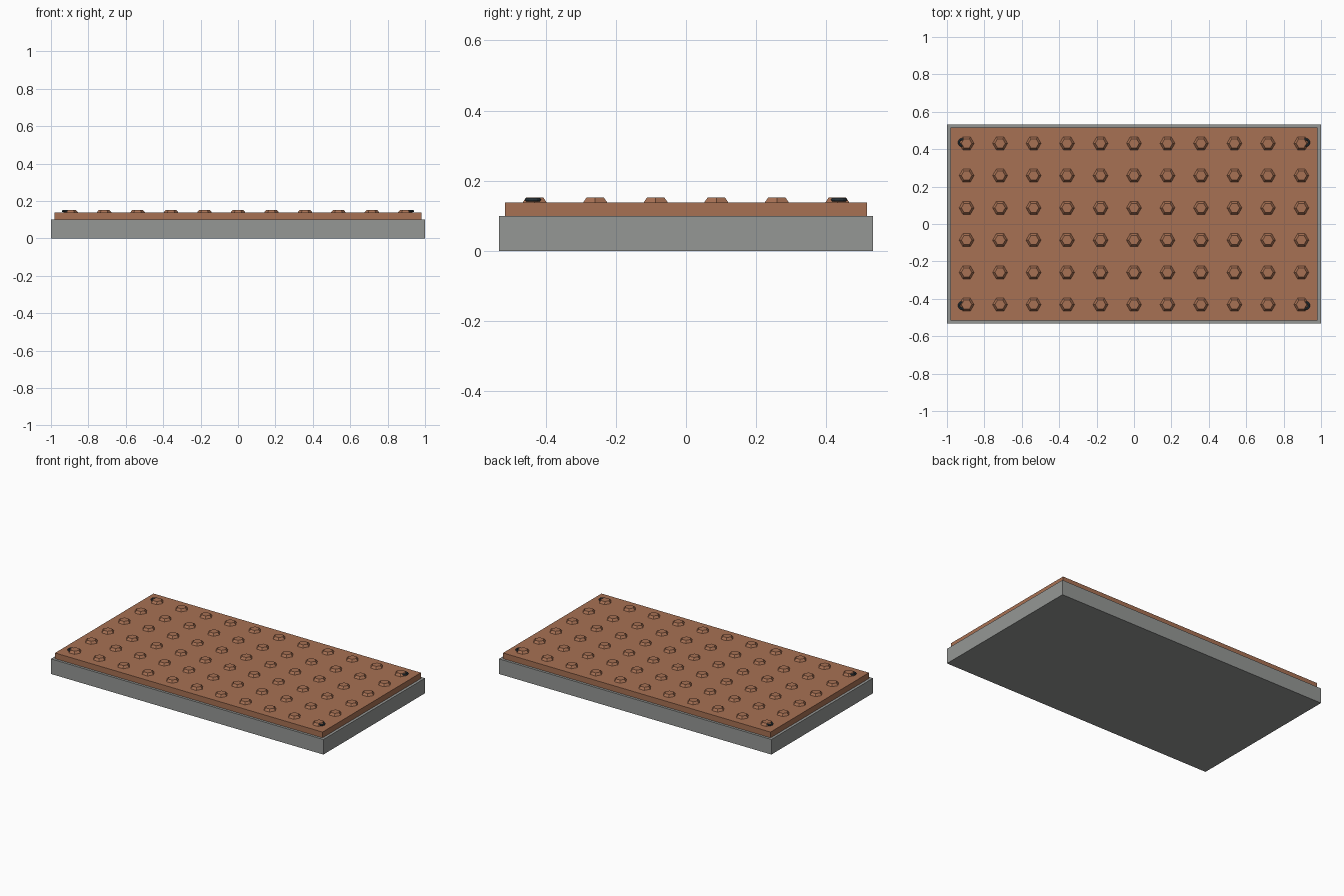
import bpy
import bmesh
from math import cos, sin, tau
from mathutils import Matrix

cube = bpy.data.objects.get("Cube")
if cube:
    bpy.data.objects.remove(cube)


def material(name, rgb):
    mat = bpy.data.materials.new(name)
    mat.use_nodes = True
    mat.diffuse_color = (*rgb, 1)
    mat.node_tree.nodes["Principled BSDF"].inputs["Base Color"].default_value = (*rgb, 1)
    return mat


concrete = material("concrete grey", (0.30, 0.31, 0.30))
clay = material("clay brown", (0.39, 0.165, 0.087))
steel = material("dark steel", (0.03, 0.045, 0.055))


def add_object(name, bm, mat):
    mesh = bpy.data.meshes.new(name)
    bm.to_mesh(mesh)
    bm.free()
    mesh.materials.append(mat)
    obj = bpy.data.objects.new(name, mesh)
    bpy.context.collection.objects.link(obj)
    return obj


def slab(name, width, depth, bottom, top, mat):
    bm = bmesh.new()
    place = Matrix.Translation((0, 0, (bottom + top) / 2))
    size = Matrix.Diagonal((width, depth, top - bottom, 1))
    bmesh.ops.create_cube(bm, size=1, matrix=place @ size)
    return add_object(name, bm, mat)


# Stepped slabs
slab("concrete_base", 2, 1.065, 0, 0.1, concrete)
slab("tactile_plate", 1.964, 1.032, 0.1, 0.138, clay)

# Grid of hexagonal studs, with a corner pointing along x
COLUMNS, ROWS = 11, 6
STEP_X, STEP_Y = 0.179, 0.1725
bm = bmesh.new()
for column in range(COLUMNS):
    for row in range(ROWS):
        x = (column - (COLUMNS - 1) / 2) * STEP_X
        y = (row - (ROWS - 1) / 2) * STEP_Y
        rings = [[bm.verts.new((x + r * cos(i * tau / 6), y + r * sin(i * tau / 6), z))
                  for i in range(6)] for r, z in ((0.040, 0.138), (0.028, 0.153))]
        low, high = rings
        bm.faces.new(high)
        for i in range(6):
            j = (i + 1) % 6
            bm.faces.new((low[i], low[j], high[j], high[i]))
add_object("tactile_studs", bm, clay)

# Small steel rings tucked against the corner studs
for side, sx in (("left", 1), ("right", -1)):
    for end, sy in (("front", -1), ("back", 1)):
        bpy.ops.mesh.primitive_torus_add(
            major_segments=12, minor_segments=6, major_radius=0.017,
            minor_radius=0.006, location=(sx * 0.919, sy * 0.436, 0.146))
        ring = bpy.context.object
        ring.name = f"{end}_{side}_ring"
        ring.data.materials.append(steel)
